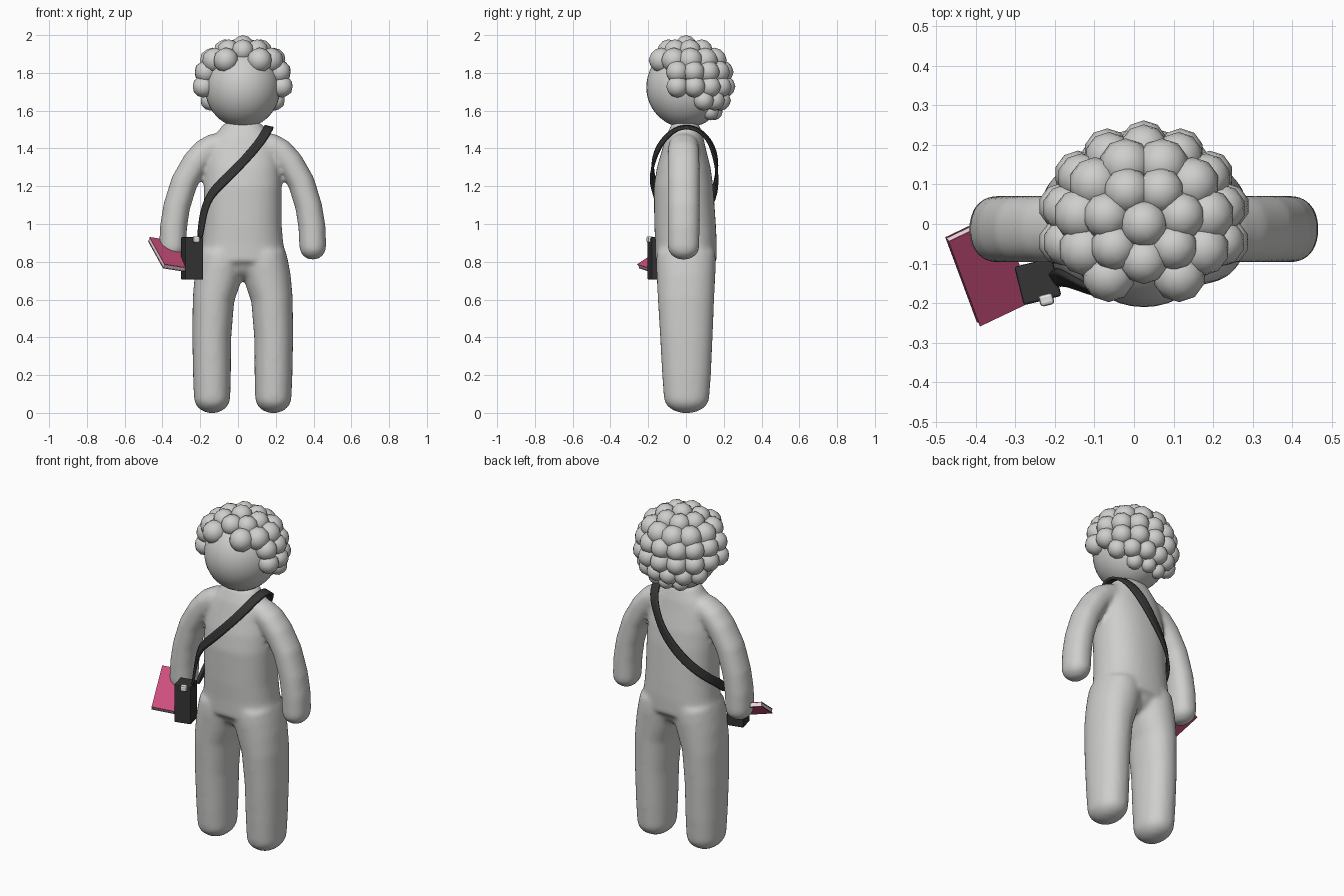
import bpy, bmesh, math
from mathutils import Vector, Matrix

cube = bpy.data.objects.get("Cube")
if cube:
    bpy.data.objects.remove(cube)

MID = 0.025  # centre line of the figure


def material(name, color):
    m = bpy.data.materials.new(name)
    m.use_nodes = True
    m.diffuse_color = (*color, 1)
    bsdf = next(n for n in m.node_tree.nodes if n.type == 'BSDF_PRINCIPLED')
    bsdf.inputs["Base Color"].default_value = (*color, 1)
    return m


grey = material("pale grey", (0.62, 0.62, 0.61))
black = material("charcoal", (0.035, 0.035, 0.035))
pink = material("rose pink", (0.62, 0.08, 0.21))
white = material("light grey", (0.78, 0.78, 0.77))


def finish(name, bm, mat, smooth=False):
    bmesh.ops.recalc_face_normals(bm, faces=bm.faces)
    mesh = bpy.data.meshes.new(name)
    bm.to_mesh(mesh)
    bm.free()
    mesh.materials.append(mat)
    mesh.polygons.foreach_set("use_smooth", [smooth] * len(mesh.polygons))
    obj = bpy.data.objects.new(name, mesh)
    bpy.context.collection.objects.link(obj)
    return obj


def box(name, size, matrix, mat, bevel=0):
    bm = bmesh.new()
    bmesh.ops.create_cube(bm, size=1, matrix=matrix @ Matrix.Diagonal((*size, 1)))
    obj = finish(name, bm, mat)
    if bevel:
        mod = obj.modifiers.new("soft edges", 'BEVEL')
        mod.width, mod.segments = bevel, 2
    return obj


def tube(bm, rows, side=1, power=2.0, dome=0.07, sides=40):
    """Loft oval rings (x, y, z, rx, ry) along a path, with a dome on the last end."""
    pts = [Vector(r[:3]) for r in rows]
    rings = []
    for i, r in enumerate(rows):
        t = (pts[min(i + 1, len(pts) - 1)] - pts[max(i - 1, 0)]).normalized()
        rings.append((pts[i], t, r[3], r[4]))
    p, t, rx, ry = rings[-1]
    for k in range(1, 7):
        a = math.radians(14 * k)
        rings.append((p + t * dome * math.sin(a), t, rx * math.cos(a), ry * math.cos(a)))
    loops = []
    for p, t, rx, ry in rings:
        across = Vector((-t.z, 0, t.x)).normalized()
        loop = []
        for k in range(sides):
            a = math.tau * k / sides
            c, s = math.cos(a), math.sin(a)
            c = math.copysign(abs(c) ** (2 / power), c)
            s = math.copysign(abs(s) ** (2 / power), s)
            v = p + across * rx * c + Vector((0, ry * s, 0))
            loop.append(bm.verts.new((MID + side * v.x, v.y, v.z)))
        loops.append(loop)
    for a, b in zip(loops, loops[1:]):
        for k in range(sides):
            j = (k + 1) % sides
            bm.faces.new((a[k], a[j], b[j], b[k]))
    bm.faces.new(loops[0])
    bm.faces.new(loops[-1])


# Body: torso, legs and arms fused into one soft form
torso = [(0, 0, 0.80, 0.237, 0.162), (0, 0, 0.90, 0.214, 0.163), (0, -0.005, 1.0, 0.206, 0.163),
         (0, -0.013, 1.2, 0.206, 0.157), (0, -0.012, 1.3, 0.200, 0.142),
         (0, -0.01, 1.4, 0.185, 0.115), (0, -0.008, 1.46, 0.155, 0.10), (0, -0.005, 1.51, 0.115, 0.08)]
leg = [(0.112, 0, 0.85, 0.115, 0.155), (0.118, 0, 0.78, 0.125, 0.158), (0.135, 0, 0.70, 0.122, 0.154),
       (0.155, 0, 0.60, 0.110, 0.149), (0.164, 0.002, 0.40, 0.103, 0.139),
       (0.163, 0.003, 0.20, 0.100, 0.129), (0.162, 0.003, 0.08, 0.096, 0.120)]
arm = [(0.10, -0.013, 1.425, 0.06, 0.075), (0.15, -0.013, 1.41, 0.070, 0.08),
       (0.20, -0.013, 1.38, 0.072, 0.083), (0.25, -0.013, 1.325, 0.071, 0.085),
       (0.31, -0.013, 1.22, 0.071, 0.085), (0.35, -0.013, 1.09, 0.071, 0.085),
       (0.367, -0.013, 0.98, 0.072, 0.085), (0.371, -0.013, 0.88, 0.071, 0.084)]
bm = bmesh.new()
tube(bm, torso, power=2.3, dome=0.04)
for side in (1, -1):
    tube(bm, leg, side, power=2.2, dome=0.082)
    tube(bm, arm, side, power=2.2)
bmesh.ops.create_uvsphere(bm, u_segments=32, v_segments=16, radius=1,
                          matrix=Matrix.Translation((MID, 0, 0.80)) @ Matrix.Diagonal((0.2, 0.14, 0.1, 1)))
body = finish("body", bm, grey, True)
remesh = body.modifiers.new("fuse", 'REMESH')
remesh.mode, remesh.voxel_size, remesh.use_smooth_shade = 'VOXEL', 0.013, True
soften = body.modifiers.new("soften", 'SMOOTH')
soften.factor, soften.iterations = 0.5, 8

# Head
bm = bmesh.new()
bmesh.ops.create_uvsphere(bm, u_segments=40, v_segments=24, radius=1,
                          matrix=Matrix.Translation((MID, 0, 1.725)) @ Matrix.Diagonal((0.2, 0.21, 0.215, 1)))
finish("head", bm, grey, True)

# Curly hair: rings of balls (angle from crown, gap either side of the face, count, radius)
curls = [(0, 0, 1, 0.06), (27, 0, 7, 0.06), (50, 33, 10, 0.067), (70, 76, 9, 0.061),
         (92, 77, 9, 0.059), (113, 120, 6, 0.055), (133, 150, 3, 0.046)]
bm = bmesh.new()
for tilt, gap, count, radius in curls:
    span = 360 - 2 * gap
    step = span / (count - 1) if gap else 360 / count
    for i in range(count):
        a, t = math.radians(gap + i * step), math.radians(tilt)
        centre = (MID + 0.213 * math.sin(t) * math.sin(a),
                  -0.203 * math.sin(t) * math.cos(a), 1.735 + 0.205 * math.cos(t))
        bmesh.ops.create_icosphere(bm, subdivisions=2, radius=radius, matrix=Matrix.Translation(centre))
finish("curly_hair", bm, grey, True)

# Shoulder strap: a ribbon from the bag, up the back, over the shoulder and down the front
path = [(-0.2, -0.1, 0.91), (-0.205, -0.01, 0.99), (-0.185, 0.08, 1.05), (-0.1, 0.148, 1.14),
        (0.02, 0.17, 1.27), (0.085, 0.152, 1.38), (0.135, 0.115, 1.46), (0.165, 0.045, 1.515),
        (0.165, -0.045, 1.515), (0.13, -0.12, 1.45), (0.06, -0.168, 1.365), (-0.05, -0.188, 1.25),
        (-0.14, -0.155, 1.17), (-0.185, -0.13, 1.07), (-0.203, -0.14, 0.91)]
path = [Vector(p) for p in path]
bm = bmesh.new()
pairs = []
for i, p in enumerate(path):
    t = path[min(i + 1, len(path) - 1)] - path[max(i - 1, 0)]
    out = Vector((p.x - MID, p.y, max(0, p.z - 1.43) * 8))
    half = t.cross(out).normalized() * 0.024
    pairs.append((bm.verts.new(p - half), bm.verts.new(p + half)))
for a, b in zip(pairs, pairs[1:]):
    bm.faces.new((a[0], a[1], b[1], b[0]))
strap = finish("shoulder_strap", bm, black, True)
strap.modifiers.new("curve", 'SUBSURF').levels = 2
strap.modifiers["curve"].render_levels = 2
solid = strap.modifiers.new("thickness", 'SOLIDIFY')
solid.thickness, solid.offset = 0.014, 0

# Small bag with a pale clasp
turn = Matrix.Rotation(math.radians(14), 4, 'Z')
bag = Matrix.Translation((-0.243, -0.145, 0.818)) @ turn
box("bag", (0.098, 0.1, 0.225), bag, black, 0.006)
box("bag_clasp", (0.036, 0.03, 0.034), bag @ Matrix.Translation((0.01, -0.05, 0.1)), white, 0.008)

# Book held in the right hand
long_side = Vector((0.08, -0.215, -0.145)).normalized()
up = Vector((0.337, -0.437, 0.834)).normalized()
short_side = up.cross(long_side).normalized()
up = long_side.cross(short_side)
book = Matrix((long_side, short_side, up)).transposed().to_4x4()
book = Matrix.Translation(Vector((-0.363, -0.12, 0.848)) - up * 0.012) @ book
box("book_pages", (0.266, 0.143, 0.018), book, white)
for name, h in (("book_front_cover", 0.011), ("book_back_cover", -0.011)):
    box(name, (0.27, 0.147, 0.004), book @ Matrix.Translation((0, 0, h)), pink)
box("book_spine", (0.27, 0.004, 0.026), book @ Matrix.Translation((0, 0.0735, 0)), pink)
